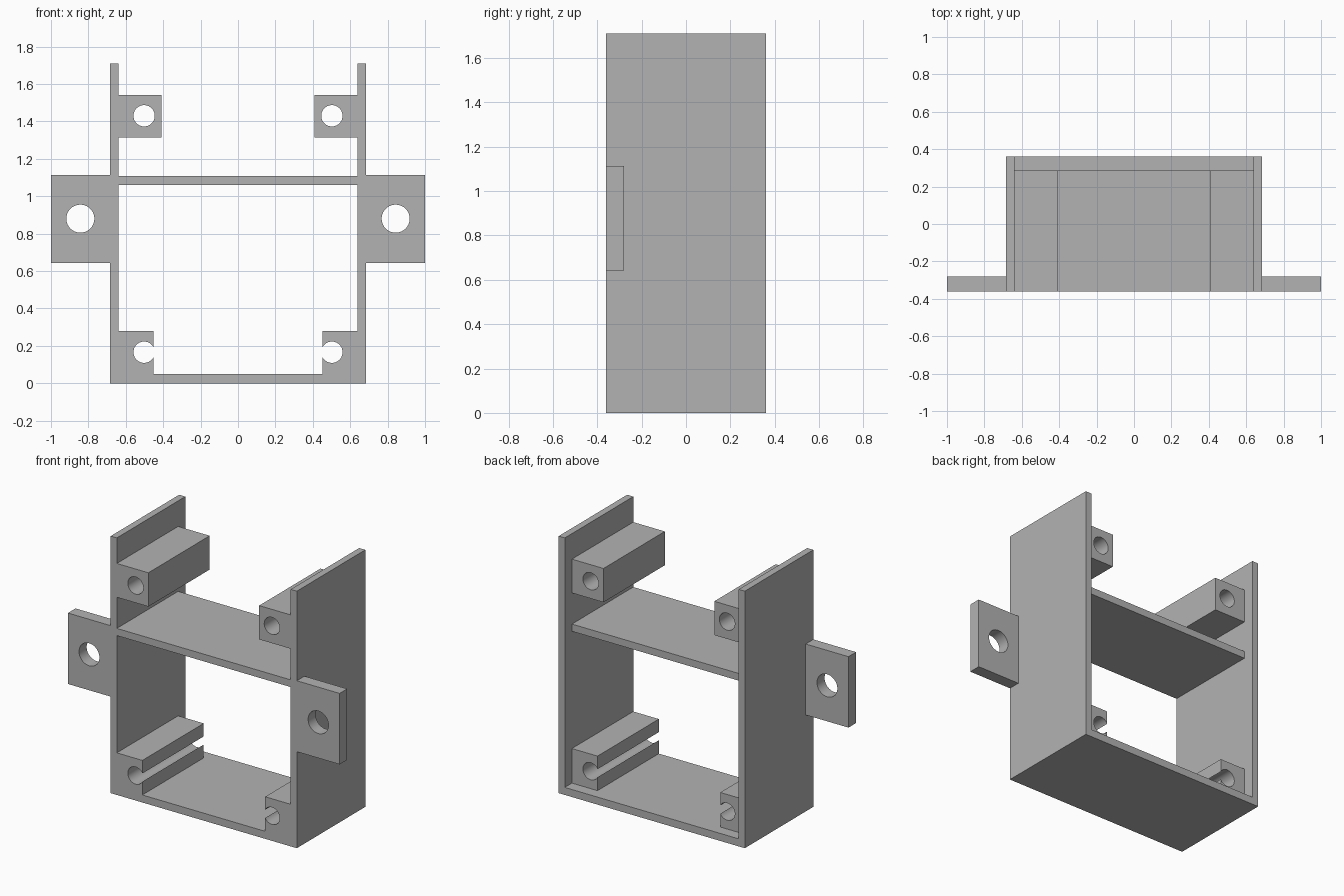
import bpy, bmesh, math

cube = bpy.data.objects.get("Cube")
if cube:
    bpy.data.objects.remove(cube, do_unlink=True)

GREY = (0.45, 0.45, 0.45, 1.0)
grey = bpy.data.materials.new("plain grey")
grey.use_nodes = True
grey.diffuse_color = GREY
grey.node_tree.nodes["Principled BSDF"].inputs["Base Color"].default_value = GREY

FRONT, BACK, RECESS = -0.36, 0.36, 0.285
INNER, OUTER = 0.64, 0.685
HEIGHT, FLOOR = 1.71, 0.05


def extrude(name, outline, y0, y1):
    """Extrude an x-z outline from y0 to y1."""
    bm = bmesh.new()
    face = bm.faces.new([bm.verts.new((x, y0, z)) for x, z in outline])
    result = bmesh.ops.extrude_face_region(bm, geom=[face])
    moved = [v for v in result["geom"] if isinstance(v, bmesh.types.BMVert)]
    bmesh.ops.translate(bm, verts=moved, vec=(0, y1 - y0, 0))
    bmesh.ops.recalc_face_normals(bm, faces=bm.faces)
    mesh = bpy.data.meshes.new(name)
    bm.to_mesh(mesh)
    bm.free()
    mesh.materials.append(grey)
    obj = bpy.data.objects.new(name, mesh)
    bpy.context.collection.objects.link(obj)
    return obj


def rect(x0, x1, z0, z1):
    return [(x0, z0), (x1, z0), (x1, z1), (x0, z1)]


def activate(obj):
    bpy.ops.object.select_all(action="DESELECT")
    obj.select_set(True)
    bpy.context.view_layer.objects.active = obj


def drill(obj, x, z, radius):
    """Cut a round hole along y through the part."""
    steps = 48
    ring = [(x + radius * math.cos(math.tau * (i + 0.5) / steps),
             z + radius * math.sin(math.tau * (i + 0.5) / steps)) for i in range(steps)]
    cutter = extrude("hole_cutter", ring, -0.5, 0.5)
    cutter.hide_render = True
    mod = obj.modifiers.new("hole", "BOOLEAN")
    mod.operation, mod.solver, mod.object = "DIFFERENCE", "EXACT", cutter
    activate(obj)
    bpy.ops.object.modifier_apply(modifier=mod.name)
    bpy.data.objects.remove(cutter, do_unlink=True)
    bpy.ops.object.shade_smooth_by_angle(angle=math.radians(30))


# U-shaped frame: floor and two tall side walls
half = [(OUTER, 0), (OUTER, HEIGHT), (INNER, HEIGHT), (INNER, FLOOR)]
extrude("frame", half + [(-x, z) for x, z in reversed(half)], FRONT, BACK)

# Shelf between the walls, set in from the back
extrude("shelf", rect(-INNER, INNER, 1.06, 1.108), FRONT, RECESS)

# Mirrored screw bosses and mounting ears
for side, s in (("left", 1), ("right", -1)):
    upper = extrude(f"upper_boss_{side}", rect(s * 0.408, s * INNER, 1.315, 1.54), FRONT, RECESS)
    drill(upper, s * 0.502, 1.43, 0.057)

    # The lower hole breaks out through the inner face, leaving a slot
    lower = extrude(f"lower_boss_{side}", rect(s * 0.452, s * INNER, FLOOR, 0.28), FRONT, RECESS)
    drill(lower, s * 0.502, 0.166, 0.057)

    ear = extrude(f"mounting_ear_{side}", rect(s * OUTER, s * 1.0, 0.642, 1.114), FRONT, -0.28)
    drill(ear, s * 0.843, 0.88, 0.075)
